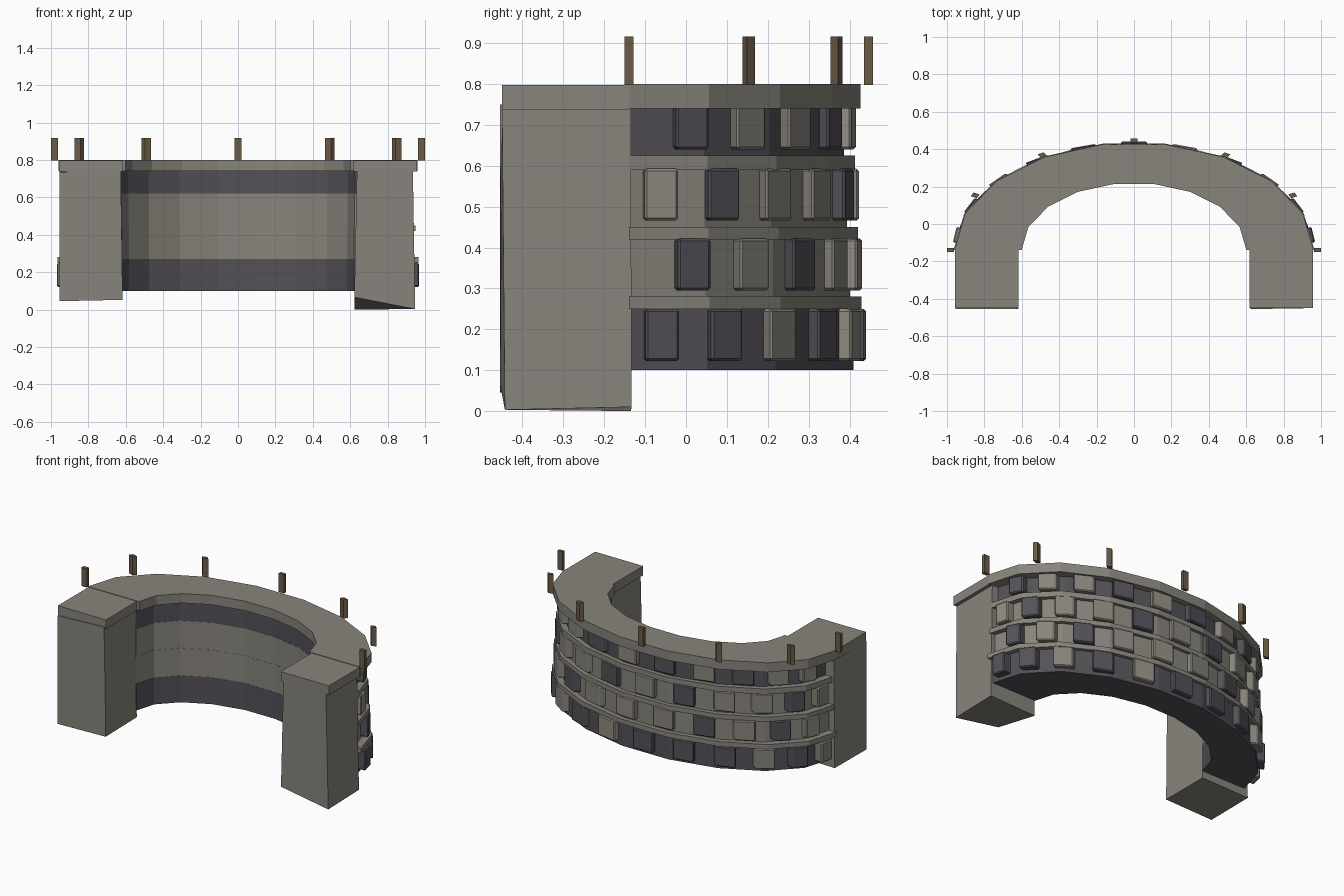
import bpy, math

if "Cube" in bpy.data.objects:
    bpy.data.objects.remove(bpy.data.objects["Cube"])

STRETCH = 1.67      # plan is a half circle stretched along x
CY = -0.14          # y of the arc centre
SEGS = 9


def material(name, col):
    m = bpy.data.materials.new(name)
    m.diffuse_color = (*col, 1)
    m.use_nodes = True
    m.node_tree.nodes["Principled BSDF"].inputs["Base Color"].default_value = m.diffuse_color
    return m


STONE = material("warm grey stone", (0.245, 0.232, 0.2))
DARK = material("dark slate", (0.088, 0.081, 0.097))
PALE = material("pale stone", (0.285, 0.265, 0.225))
WOOD = material("brown wood", (0.15, 0.105, 0.062))


def add_mesh(name, verts, faces, mat, bevel=0):
    me = bpy.data.meshes.new(name)
    me.from_pydata(verts, [], faces)
    me.materials.append(mat)
    ob = bpy.data.objects.new(name, me)
    bpy.context.collection.objects.link(ob)
    if bevel:
        mod = ob.modifiers.new("bevel", 'BEVEL')
        mod.width = bevel
        mod.segments = 1
    return ob


def prism(name, outline, z0, z1, mat, bevel=0):
    """Extrude a counter-clockwise plan outline from z0 to z1."""
    n = len(outline)
    verts = [(x, y, z) for z in (z0, z1) for x, y in outline]
    faces = [list(range(n))[::-1], list(range(n, 2 * n))]
    faces += [(i, (i + 1) % n, (i + 1) % n + n, i + n) for i in range(n)]
    return add_mesh(name, verts, faces, mat, bevel)


def plan(r, t, side=0):
    """Point at radius r and angle t, shifted sideways along the tangent."""
    x = r * math.cos(t) - side * math.sin(t)
    y = r * math.sin(t) + side * math.cos(t)
    return (x * STRETCH, y + CY)


def arc(r):
    return [plan(r, math.pi * i / SEGS) for i in range(SEGS + 1)]


def arc_band(name, r_in, r_out, z0, z1, mat):
    """Half ring made of quads, so both curved sides stay clean."""
    a, b, n = arc(r_in), arc(r_out), SEGS + 1
    verts = [(x, y, z) for z in (z0, z1) for ring in (a, b) for x, y in ring]
    A, B, C, D = 0, n, 2 * n, 3 * n
    faces = []
    for i in range(SEGS):
        j = i + 1
        faces += [(A + i, A + j, B + j, B + i), (C + i, D + i, D + j, C + j),
                  (B + i, B + j, D + j, D + i), (A + j, A + i, C + i, C + j)]
    e = SEGS
    faces += [(A, B, D, C), (B + e, A + e, C + e, D + e)]
    return add_mesh(name, verts, faces, mat)


def radial_box(name, r0, r1, t, width, z0, z1, mat, bevel=0):
    h = width / 2
    outline = [plan(r0, t, -h), plan(r1, t, -h), plan(r1, t, h), plan(r0, t, h)]
    return prism(name, outline, z0, z1, mat, bevel)


# Wall courses, slightly narrower towards the top
courses = [(0.10, 0.27, 0.558, DARK), (0.27, 0.445, 0.549, STONE),
           (0.445, 0.62, 0.542, STONE), (0.62, 0.75, 0.535, DARK)]
for k, (z0, z1, r, mat) in enumerate(courses):
    arc_band(f"wall_course_{k + 1}", 0.371 + 0.001 * k, r, z0, z1, mat)

# Ledges covering the joints between courses
for k, (z0, z1, r) in enumerate([(0.25, 0.28, 0.578), (0.42, 0.45, 0.569),
                                 (0.59, 0.625, 0.562)]):
    arc_band(f"ledge_{k + 1}", 0.50, r, z0, z1, STONE)

# Raised bricks in staggered rows
STEP = math.pi / 11
colours = {"D": DARK, "S": STONE, "P": PALE}
rows = [("DDSDPDDDSDS", 0.122, 0.25, 0.580), ("DSDSPSDSDS", 0.295, 0.422, 0.571),
        ("PDSSDSDSSDS", 0.466, 0.593, 0.563), ("DSSDPDSDSS", 0.64, 0.766, 0.556)]
for k, (code, z0, z1, r) in enumerate(rows):
    start = 0.5 if k % 2 == 0 else 1.0
    for i, c in enumerate(code):
        radial_box(f"brick_{k + 1}_{i + 1}", r - 0.055, r, (i + start) * STEP,
                   0.083, z0, z1, colours[c], 0.006)

# Top walkway: curved slab and a slab over each pier
arc_band("walkway_slab", 0.36, 0.575, 0.74, 0.80, STONE)
for side, x0, x1 in (("left", -0.957, -0.617), ("right", 0.617, 0.957)):
    prism(f"{side}_pier_slab", [(x0, -0.45), (x1, -0.45), (x1, CY), (x0, CY)],
          0.738, 0.797, STONE)


def pier(name, bottom, top):
    """Rough block with uneven corners, counter-clockwise from front left."""
    faces = [(3, 2, 1, 0), (4, 5, 6, 7)]
    faces += [(i, (i + 1) % 4, (i + 1) % 4 + 4, i + 4) for i in range(4)]
    return add_mesh(name, bottom + top, faces, STONE)


# End piers
pier("left_pier",
     [(-0.955, -0.455, 0.045), (-0.617, -0.452, 0.052),
      (-0.62, -0.135, 0.055), (-0.955, -0.135, 0.048)],
     [(-0.955, -0.455, 0.735), (-0.627, -0.455, 0.75),
      (-0.627, -0.135, 0.75), (-0.95, -0.135, 0.75)])
pier("right_pier",
     [(0.622, -0.455, 0.066), (0.947, -0.443, 0.003),
      (0.947, -0.133, 0.01), (0.622, -0.135, 0.0)],
     [(0.636, -0.45, 0.75), (0.935, -0.45, 0.75),
      (0.935, -0.135, 0.75), (0.636, -0.135, 0.75)])

# Wooden posts along the outer rim
for i in range(7):
    radial_box(f"post_{i + 1}", 0.576, 0.598, math.pi * i / 6, 0.022,
               0.797, 0.916, WOOD)
